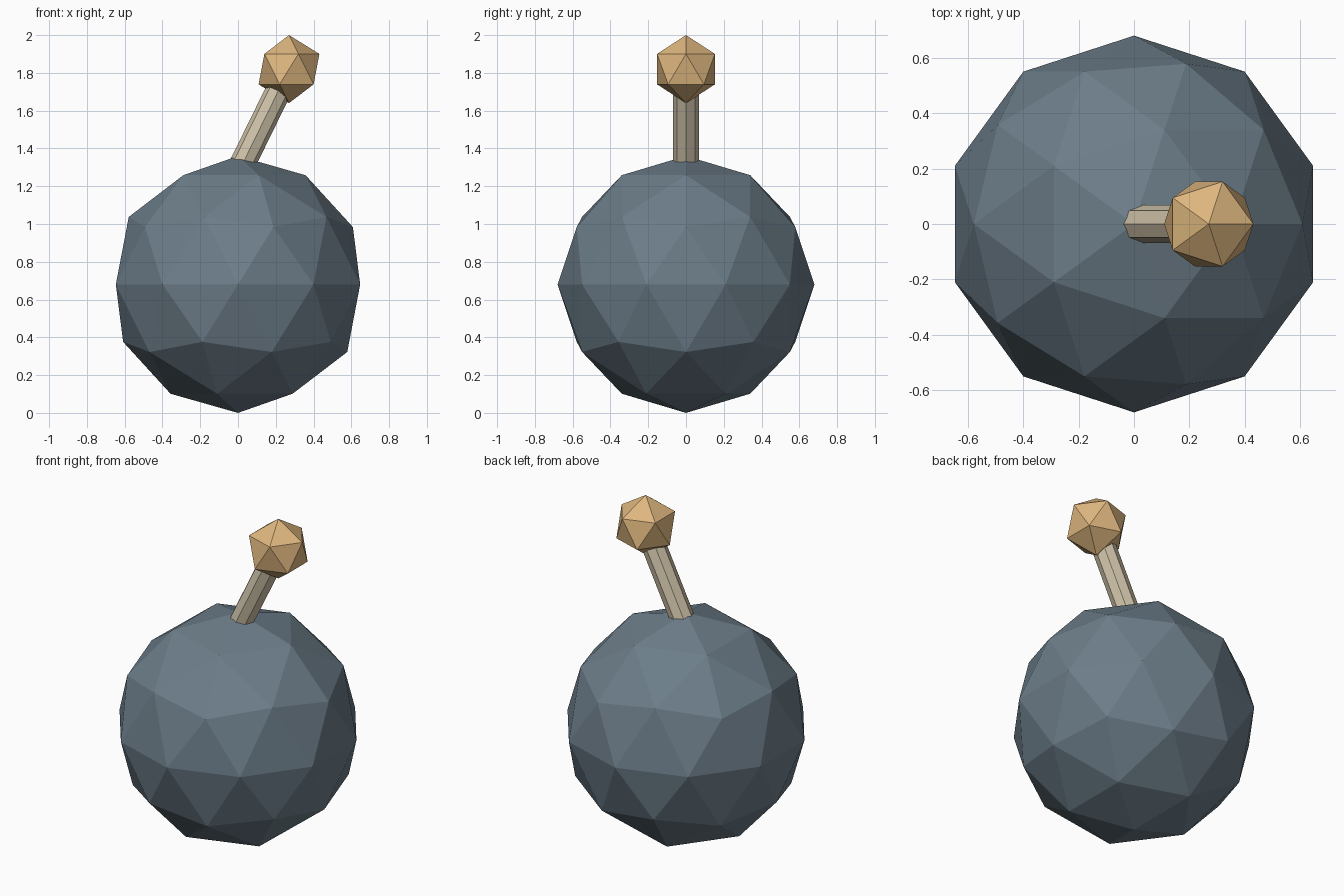
import bpy
from mathutils import Vector

if "Cube" in bpy.data.objects:
    bpy.data.objects.remove(bpy.data.objects["Cube"])


def material(name, rgb):
    mat = bpy.data.materials.new(name)
    mat.diffuse_color = (*rgb, 1.0)
    mat.use_nodes = True
    mat.node_tree.nodes["Principled BSDF"].inputs["Base Color"].default_value = mat.diffuse_color
    return mat


def finish(name, mat):
    obj = bpy.context.object
    obj.name = name
    obj.data.materials.append(mat)
    return obj


slate = material("slate blue grey", (0.15, 0.205, 0.25))
cream = material("pale cream", (0.64, 0.56, 0.41))
tan = material("warm tan", (0.73, 0.47, 0.21))

# Round faceted body
bpy.ops.mesh.primitive_ico_sphere_add(subdivisions=2, radius=0.68, location=(0, 0, 0.68))
finish("body", slate)

# Slanted eight-sided stem, its ends sunk into the body and the tip
start, end = Vector((0.02, 0, 1.31)), Vector((0.27, 0, 1.82))
axis = end - start
bpy.ops.mesh.primitive_cylinder_add(vertices=8, radius=0.068, depth=axis.length,
                                    location=(start + end) / 2,
                                    rotation=(0, axis.angle(Vector((0, 0, 1))), 0))
finish("stem", cream)

# Faceted tip
bpy.ops.mesh.primitive_ico_sphere_add(subdivisions=1, radius=0.18, location=(0.27, 0, 1.82))
finish("tip", tan)
